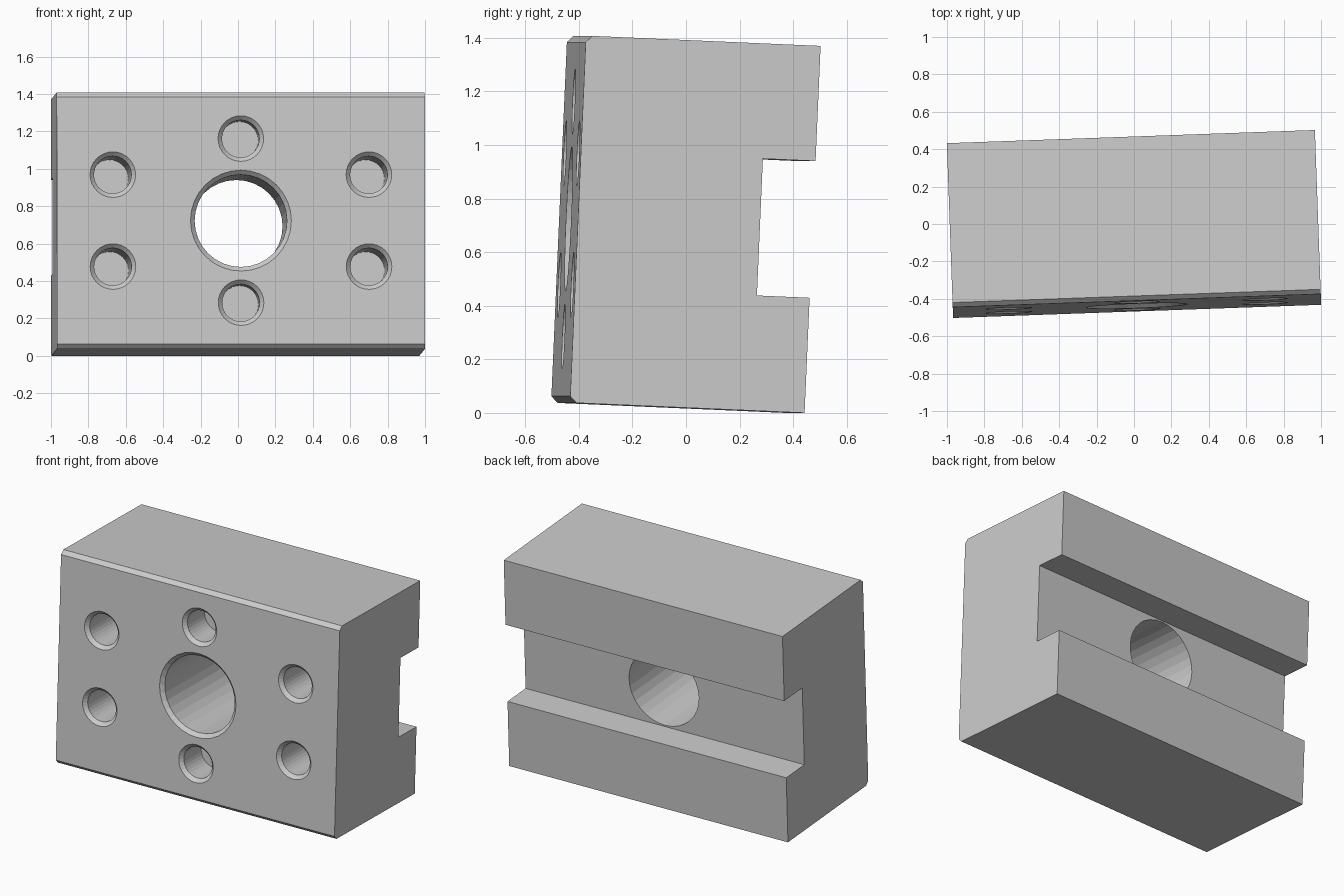
import bpy, bmesh, math
from mathutils import Matrix, Vector

if "Cube" in bpy.data.objects:
    bpy.data.objects.remove(bpy.data.objects["Cube"])

L, D, H = 1.969, 0.877, 1.371        # length, depth, height of the block
C = 0.024                            # front edge chamfer
SLOT_D, SLOT_H = 0.197, 0.511        # rear channel


def new_object(name, bm):
    bmesh.ops.recalc_face_normals(bm, faces=bm.faces)
    mesh = bpy.data.meshes.new(name)
    bm.to_mesh(mesh)
    bm.free()
    obj = bpy.data.objects.new(name, mesh)
    bpy.context.collection.objects.link(obj)
    return obj


def add_bore(bm, x, z, r, rim, depth, n=32):
    """Countersunk bore going in from the front face."""
    y0, sink = -D / 2, 0.022
    stations = [(y0 - 0.05, rim), (y0, rim), (y0 + sink, r), (y0 + depth, r)]
    rings = []
    for y, rad in stations:
        rings.append([bm.verts.new((x + rad * math.cos(2 * math.pi * i / n), y,
                                    z + rad * math.sin(2 * math.pi * i / n)))
                      for i in range(n)])
    for a, b in zip(rings, rings[1:]):
        for i in range(n):
            j = (i + 1) % n
            bm.faces.new((a[i], a[j], b[j], b[i]))
    bm.faces.new(rings[0])
    bm.faces.new(rings[-1])


# block: channel profile extruded along x
f, b, t, s = -D / 2, D / 2, H / 2, SLOT_H / 2
half = [(f, t - C), (f + C, t), (b, t), (b, s), (b - SLOT_D, s)]
profile = half + [(y, -z) for y, z in reversed(half)]
bm = bmesh.new()
face = bm.faces.new([bm.verts.new((-L / 2, y, z)) for y, z in profile])
ext = bmesh.ops.extrude_face_region(bm, geom=[face])
bmesh.ops.translate(bm, vec=(L, 0, 0),
                    verts=[v for v in ext["geom"] if isinstance(v, bmesh.types.BMVert)])
block = new_object("mounting_block", bm)

# holes: one large through bore, six small blind ones
bm = bmesh.new()
add_bore(bm, 0, 0, 0.247, 0.27, D + 0.1)
for sz in (-1, 1):
    add_bore(bm, 0, sz * 0.439, 0.1, 0.122, 0.21)
    for sx in (-1, 1):
        add_bore(bm, sx * 0.685, sz * 0.246, 0.1, 0.122, 0.48)
cutter = new_object("hole_cutter", bm)
cutter.hide_render = True

mod = block.modifiers.new("holes", 'BOOLEAN')
mod.operation = 'DIFFERENCE'
mod.solver = 'EXACT'
mod.object = cutter
dg = bpy.context.evaluated_depsgraph_get()
cut_mesh = bpy.data.meshes.new_from_object(block.evaluated_get(dg))
block.modifiers.clear()
block.data = cut_mesh
bpy.data.objects.remove(cutter)

# slight tilt and turn, then stand on the ground and centre
mesh = block.data
mesh.transform(Matrix.Rotation(math.radians(2.05), 4, 'Z')
               @ Matrix.Rotation(math.radians(-2.5), 4, 'X'))
lo = [min(v.co[i] for v in mesh.vertices) for i in range(3)]
hi = [max(v.co[i] for v in mesh.vertices) for i in range(3)]
mesh.transform(Matrix.Translation(Vector((-(lo[0] + hi[0]) / 2,
                                          -(lo[1] + hi[1]) / 2, -lo[2]))))

# colour
grey = bpy.data.materials.new("plain_grey")
grey.diffuse_color = (0.6, 0.6, 0.6, 1)
grey.use_nodes = True
grey.node_tree.nodes["Principled BSDF"].inputs["Base Color"].default_value = grey.diffuse_color
mesh.materials.clear()
mesh.materials.append(grey)
for p in mesh.polygons:
    p.material_index = 0
    p.use_smooth = False
